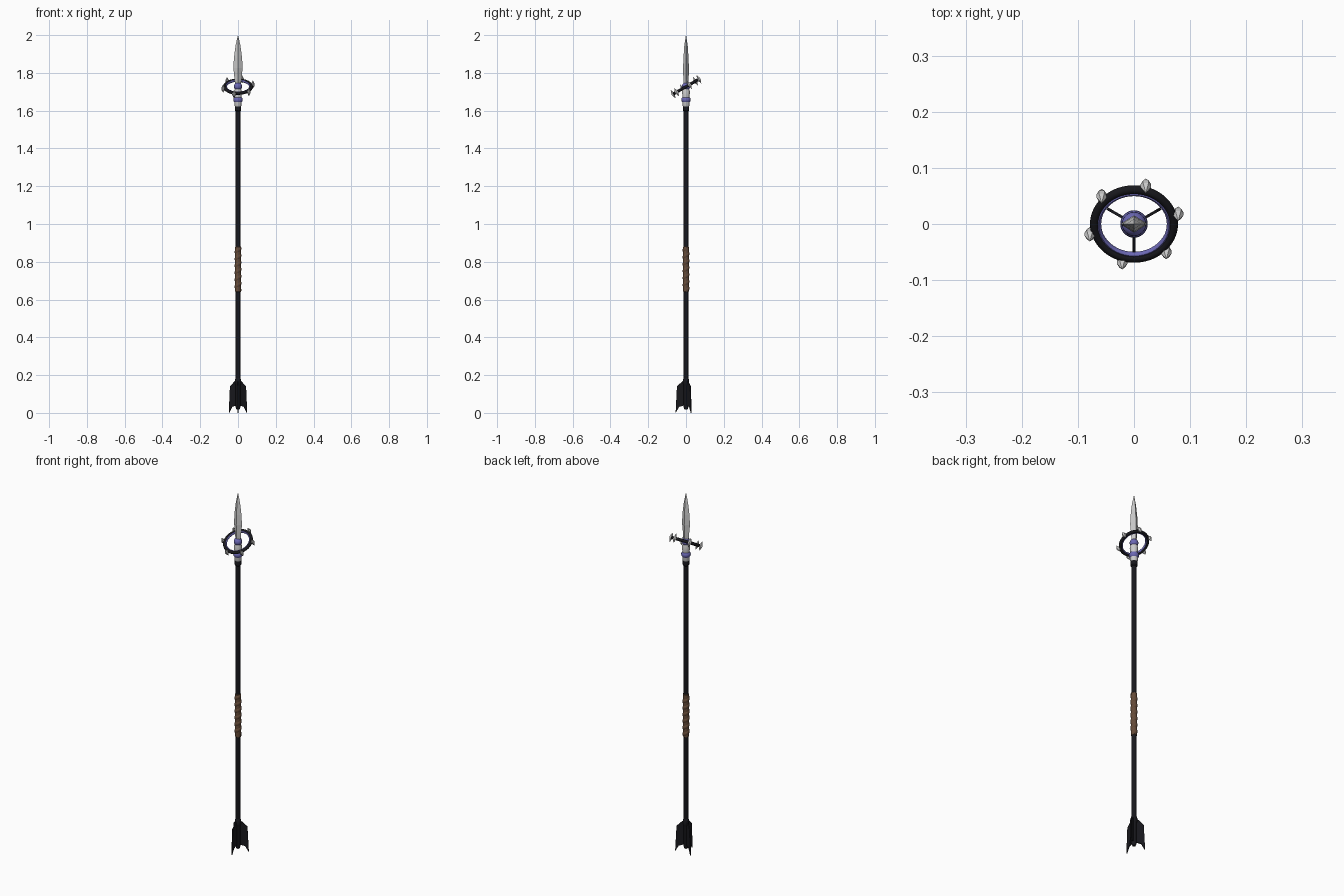
import bpy, bmesh, math
from mathutils import Matrix, Vector

if "Cube" in bpy.data.objects:
    bpy.data.objects.remove(bpy.data.objects["Cube"])

def material(name, rgb):
    m = bpy.data.materials.new(name)
    m.diffuse_color = (*rgb, 1)
    m.use_nodes = True
    m.node_tree.nodes["Principled BSDF"].inputs["Base Color"].default_value = m.diffuse_color
    return m

BLACK = material("black", (0.009, 0.009, 0.012))
PURPLE = material("purple", (0.15, 0.14, 0.46))
BROWN = material("leather", (0.13, 0.07, 0.04))

def finish(bm, name, mat=None, smooth=True, matrix=None):
    bmesh.ops.remove_doubles(bm, verts=bm.verts, dist=1e-6)
    bmesh.ops.recalc_face_normals(bm, faces=bm.faces)
    me = bpy.data.meshes.new(name)
    bm.to_mesh(me)
    bm.free()
    ob = bpy.data.objects.new(name, me)
    bpy.context.collection.objects.link(ob)
    if mat:
        me.materials.append(mat)
    if matrix:
        ob.matrix_world = matrix
    if smooth:
        bpy.ops.object.select_all(action='DESELECT')
        ob.select_set(True)
        bpy.context.view_layer.objects.active = ob
        bpy.ops.object.shade_smooth_by_angle(angle=math.radians(35))
    return ob

def loft(name, rings, mat=None, smooth=True, matrix=None, closed=False):
    """Skin rings of equal point count; cap the ends or close the loop."""
    bm = bmesh.new()
    vs = [[bm.verts.new(p) for p in r] for r in rings]
    n = len(vs[0])
    for a, b in zip(vs, vs[1:] + vs[:1] if closed else vs[1:]):
        for i in range(n):
            j = (i + 1) % n
            bm.faces.new((a[i], a[j], b[j], b[i]))
    if not closed:
        bm.faces.new(vs[0])
        bm.faces.new(vs[-1])
    return finish(bm, name, mat, smooth, matrix)

def circle(rx, ry, z, n):
    return [(rx * math.cos(math.tau * i / n), ry * math.sin(math.tau * i / n), z) for i in range(n)]

def lathe(name, profile, mat=None, n=24, **kw):
    return loft(name, [circle(r, r, z, n) for r, z in profile], mat, **kw)

def torus(name, R, rr, rz, mat, matrix, n=48, m=12):
    rings = []
    for i in range(n):
        a = math.tau * i / n
        rings.append([((R + rr * math.cos(t)) * math.cos(a), (R + rr * math.cos(t)) * math.sin(a),
                       rz * math.sin(t)) for t in (math.tau * k / m for k in range(m))])
    return loft(name, rings, mat, matrix=matrix, closed=True)

# Shaft and end collars
lathe("shaft", [(0.008, 0.018), (0.0125, 0.03), (0.0125, 1.62)], BLACK)
lathe("upper_collar", [(0.0125, 1.595), (0.017, 1.60), (0.017, 1.622), (0.014, 1.628)], BLACK)
lathe("tail_collar", [(0.0125, 0.185), (0.016, 0.175), (0.016, 0.155), (0.0125, 0.145)], BLACK)

# Leather grip with a spiral wrap
lathe("grip", [(0.0125, 0.64), (0.0155, 0.643), (0.0155, 0.877), (0.0125, 0.88)], BROWN)
wrap = []
for i in range(145):
    t = i / 144
    a = t * 6 * math.tau
    out = Vector((math.cos(a), math.sin(a), 0))
    c = out * 0.0145 + Vector((0, 0, 0.65 + 0.22 * t))
    wrap.append([c + out * 0.0035 * math.cos(k * math.tau / 8) + Vector((0, 0, 0.011 * math.sin(k * math.tau / 8)))
                 for k in range(8)])
loft("grip_wrap", wrap, BROWN)

# Three tail vanes
vane = [(0.008, 0.175), (0.022, 0.165), (0.048, 0.14), (0.055, 0.0), (0.036, 0.032), (0.008, 0.04)]
for i, ang in enumerate((-90, 30, 150)):
    sides = [[(r, s * 0.0025, z) for r, z in vane] for s in (-1, 1)]
    loft(f"tail_vane_{i + 1}", sides, BLACK, smooth=False, matrix=Matrix.Rotation(math.radians(ang), 4, 'Z'))

# Socket, purple band and orb under the blade
lathe("socket", [(0.016, 1.622), (0.019, 1.63), (0.019, 1.68), (0.021, 1.70), (0.014, 1.722)])
lathe("socket_band", [(0.019, 1.645), (0.0235, 1.65), (0.0245, 1.658), (0.0235, 1.666), (0.019, 1.671)], PURPLE)
lathe("orb", [(max(0.0005, 0.0215 * math.sin(math.pi * k / 12)), 1.728 - 0.0215 * math.cos(math.pi * k / 12))
              for k in range(13)], PURPLE)

# Diamond-section blade
blade = [(0.013, 0.011, 1.70), (0.018, 0.014, 1.765), (0.0245, 0.0155, 1.825),
         (0.0215, 0.0135, 1.88), (0.013, 0.009, 1.945), (0.0004, 0.0004, 2.0)]
loft("blade", [circle(x, y, z, 4) for x, y, z in blade], smooth=False)

# Tilted floating ring with its inner lining
tilt = Matrix.Translation((0, 0, 1.727)) @ Matrix.Rotation(math.radians(30), 4, 'X')
torus("outer_ring", 0.0705, 0.008, 0.008, BLACK, tilt)
torus("inner_ring", 0.0625, 0.004, 0.006, PURPLE, tilt)

# Six pointed studs set around the ring
for i in range(6):
    a = math.radians(15 + 60 * i)
    place = tilt @ Matrix.Translation((0.0815 * math.cos(a), 0.0815 * math.sin(a), 0))
    lathe(f"ring_stud_{i + 1}", [(0.0003, -0.025), (0.0095, -0.005), (0.0095, 0.005), (0.0003, 0.025)],
          n=6, smooth=False, matrix=place)
